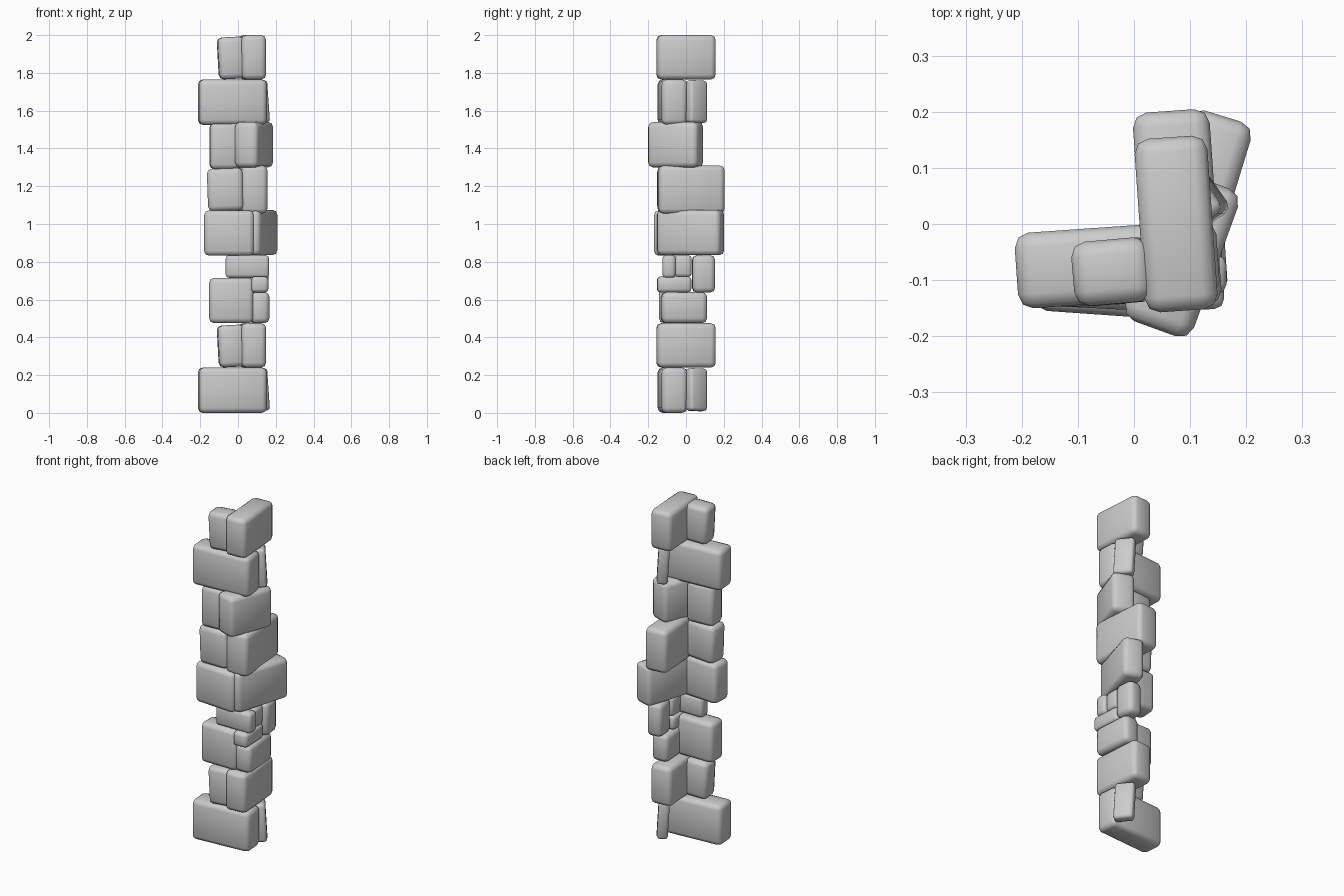
import bpy
import bmesh
from math import radians
from mathutils import Matrix, Vector

default_cube = bpy.data.objects.get("Cube")
if default_cube:
    bpy.data.objects.remove(default_cube, do_unlink=True)

# One plain stone colour
stone = bpy.data.materials.new("stone grey")
stone.use_nodes = True
grey = (0.6, 0.6, 0.6, 1)
stone.diffuse_color = grey
stone.node_tree.nodes["Principled BSDF"].inputs["Base Color"].default_value = grey


def add_stone(name, centre, size, heights, turn=0, lean=0, soft=0.026):
    """A rounded block: plan centre, plan size, bottom and top, turn and lean in degrees."""
    low, high = heights
    bm = bmesh.new()
    bmesh.ops.create_cube(bm, size=1)
    scale = Matrix.Diagonal((size[0], size[1], high - low, 1))
    spin = Matrix.Rotation(radians(turn), 4, "Z")
    tilt = Matrix.Rotation(radians(lean), 4, "Y")
    bm.transform(tilt @ spin @ scale)
    bmesh.ops.bevel(bm, geom=bm.edges[:], offset=soft, segments=2,
                    profile=0.5, affect="EDGES", clamp_overlap=True)
    for face in bm.faces:
        face.smooth = True
    mesh = bpy.data.meshes.new(name)
    bm.to_mesh(mesh)
    bm.free()
    mesh.materials.append(stone)
    block = bpy.data.objects.new(name, mesh)
    block.location = Vector((centre[0], centre[1], (low + high) / 2))
    bpy.context.collection.objects.link(block)


def add_end_courses(prefix, base):
    """The pair of courses shared by the foot and the top of the column."""
    mid, top = base + 0.24, base + 0.475
    add_stone(prefix + "_wide_stone", (-0.03, -0.072), (0.36, 0.135), (base, mid), turn=4)
    add_stone(prefix + "_rear_slab", (0.112, 0.055), (0.06, 0.11),
              (base + 0.01, mid - 0.005), turn=35, lean=-4, soft=0.016)
    add_stone(prefix + "_long_stone", (0.075, 0), (0.13, 0.31), (mid, top), turn=4)
    add_stone(prefix + "_short_stone", (-0.035, -0.085), (0.14, 0.115),
              (mid + 0.003, top - 0.01), turn=5, lean=-3)


# Foot and top of the corner column
add_end_courses("foot", 0)
add_end_courses("top", 1.525)

# Course of one large and two small side stones
add_stone("third_front_stone", (-0.035, -0.083), (0.235, 0.12), (0.475, 0.715))
add_stone("third_low_side_stone", (0.11, -0.01), (0.1, 0.24), (0.475, 0.64), turn=4)
add_stone("third_upper_side_stone", (0.112, -0.063), (0.09, 0.18), (0.638, 0.722),
          turn=3, soft=0.018)

# Narrow filler course
add_stone("filler_front_stone", (0.05, -0.09), (0.23, 0.07), (0.715, 0.835), soft=0.018)
add_stone("filler_middle_stone", (0.11, -0.015), (0.08, 0.09), (0.72, 0.835), soft=0.018)
add_stone("filler_rear_stone", (0.115, 0.093), (0.09, 0.12), (0.637, 0.835), turn=5)

# Widest course
add_stone("fifth_front_stone", (-0.045, -0.1), (0.265, 0.125), (0.832, 1.072), turn=-4)
add_stone("fifth_side_stone", (0.107, 0.025), (0.12, 0.35), (0.835, 1.075), turn=-17)

# Upper courses
add_stone("sixth_front_stone", (-0.065, -0.09), (0.19, 0.12), (1.07, 1.295), turn=-3, lean=-2)
add_stone("sixth_side_stone", (0.077, 0.027), (0.137, 0.35), (1.055, 1.31), turn=4)
add_stone("seventh_front_stone", (-0.065, -0.085), (0.17, 0.12), (1.29, 1.535), turn=3)
add_stone("seventh_side_stone", (0.085, -0.055), (0.13, 0.28), (1.3, 1.54), turn=-20)
